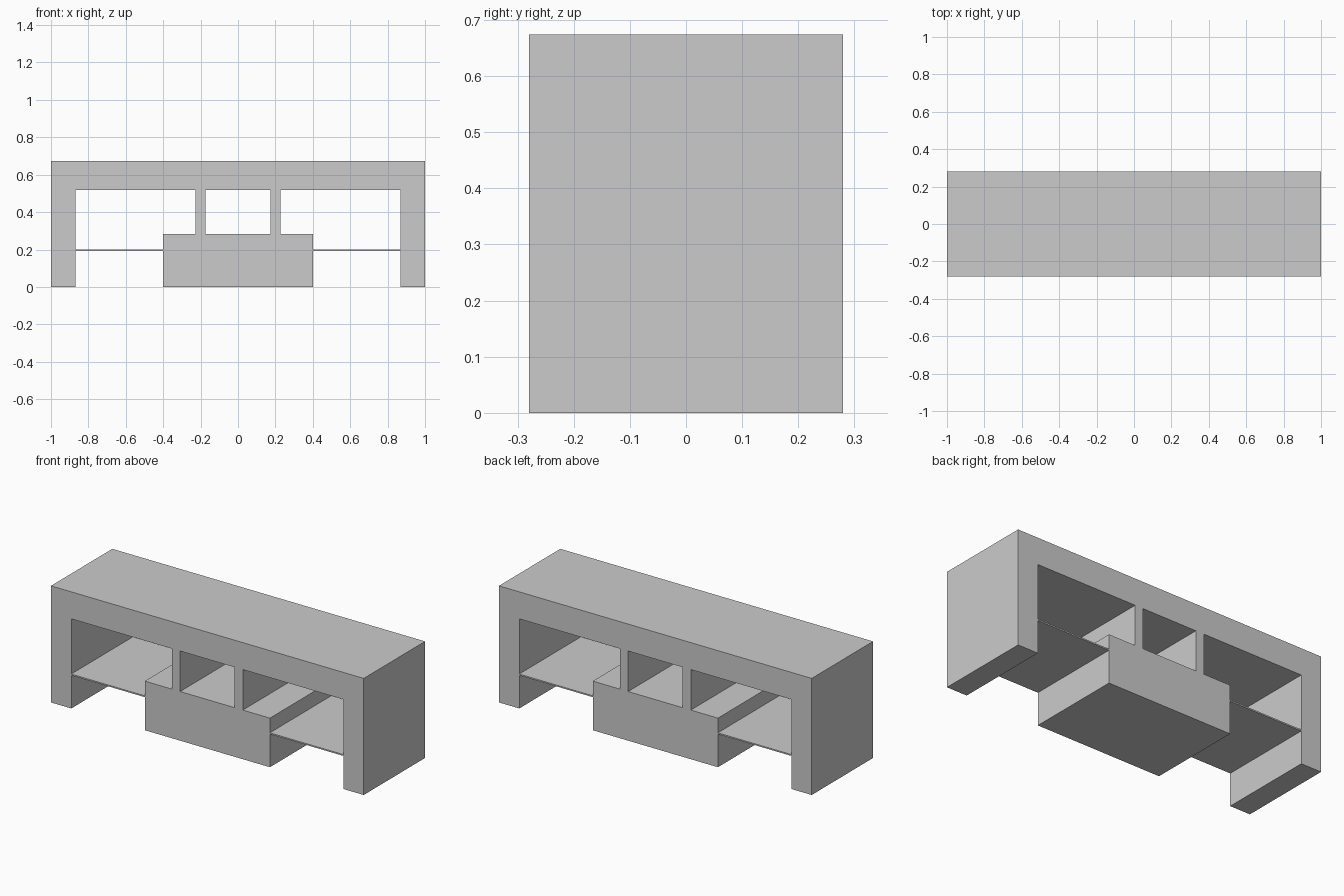
import bpy

if "Cube" in bpy.data.objects:
    bpy.data.objects.remove(bpy.data.objects["Cube"])

DEPTH = 0.56
TOP = 0.674


def extrude_profile(name, points):
    """Extrude a front-view (x, z) outline through the full depth."""
    n, h = len(points), DEPTH / 2
    verts = [(x, y, z) for y in (-h, h) for x, z in points]
    faces = [tuple(range(n)), tuple(reversed(range(n, 2 * n)))]
    faces += [(i, i + n, (i + 1) % n + n, (i + 1) % n) for i in range(n)]
    mesh = bpy.data.meshes.new(name)
    mesh.from_pydata(verts, [], faces)
    obj = bpy.data.objects.new(name, mesh)
    bpy.context.collection.objects.link(obj)
    return obj


def panel(name, x0, x1, z0, z1):
    return extrude_profile(name, [(x0, z0), (x1, z0), (x1, z1), (x0, z1)])


# Outer frame: thick top with two side legs
leg, under = 0.87, 0.518
extrude_profile("outer_frame", [
    (-1, 0), (-leg, 0), (-leg, under), (leg, under),
    (leg, 0), (1, 0), (1, TOP), (-1, TOP)])

# Central drawer block
panel("drawer_block", -0.4, 0.4, 0, 0.284)

# Dividers and thin side shelves, one per side
for side, s in (("left", -1), ("right", 1)):
    for name, a, b, z0, z1 in (("divider", 0.174, 0.227, 0.284, under),
                               ("shelf", 0.4, leg, 0.191, 0.199)):
        x0, x1 = sorted((s * a, s * b))
        panel(f"{side}_{name}", x0, x1, z0, z1)
